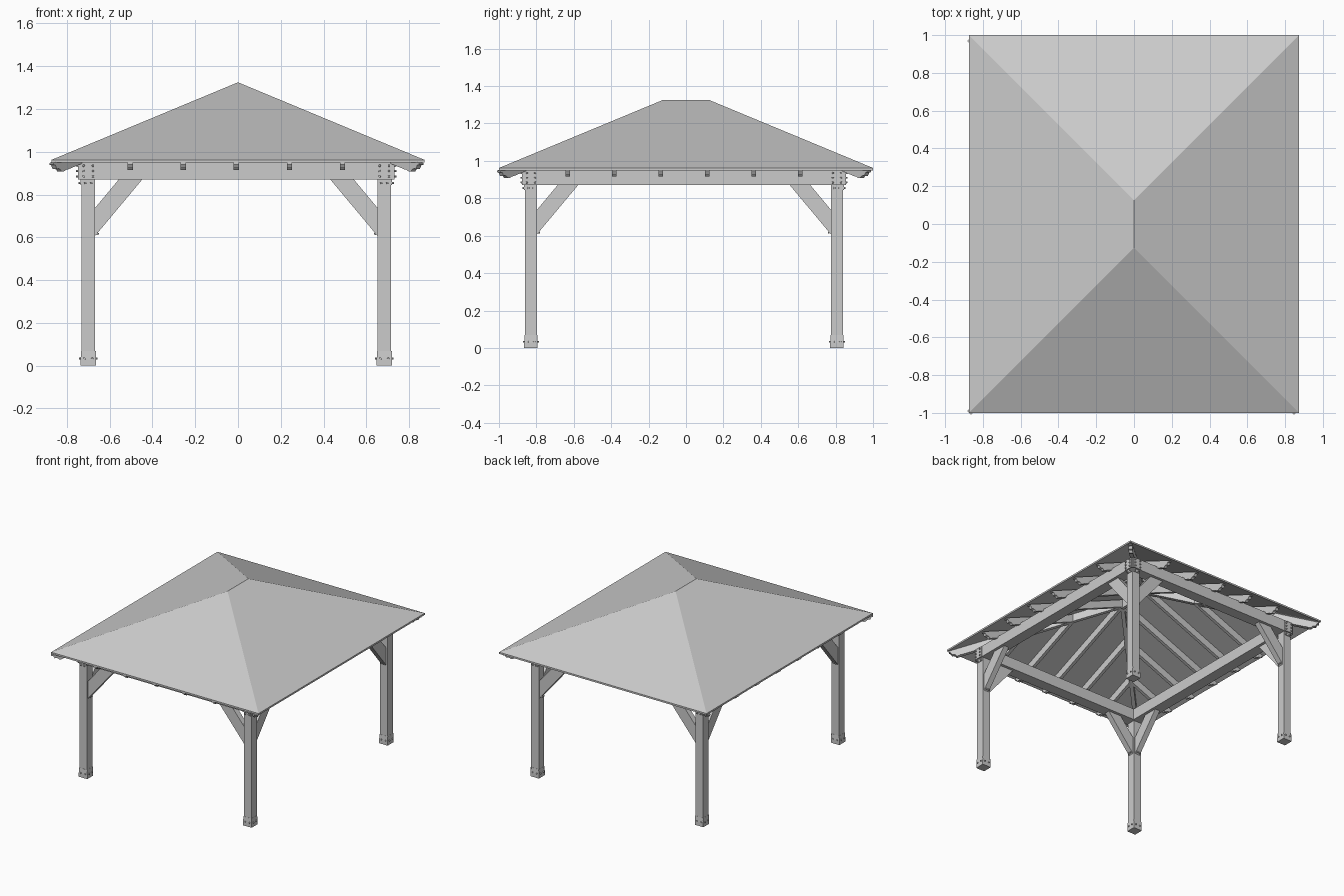
import bpy, bmesh, math
from mathutils import Matrix, Vector

cube = bpy.data.objects.get("Cube")
if cube:
    bpy.data.objects.remove(cube, do_unlink=True)

mat = bpy.data.materials.new("plain_grey")
mat.use_nodes = True
GREY = (0.6, 0.6, 0.6, 1)
mat.diffuse_color = GREY
mat.node_tree.nodes["Principled BSDF"].inputs["Base Color"].default_value = GREY

HALF_X, HALF_Y, RIDGE = 0.873, 1.0, 0.125      # roof outline and half ridge
EAVE, APEX, SHEET = 0.962, 1.325, 0.013        # roof heights and thickness
SLOPE = (APEX - EAVE) / HALF_X
POST_X, POST_Y, POST = 0.692, 0.818, 0.032     # post centres and half width
BEAM_LOW, BEAM_TOP, BEAM = 0.87, 0.955, 0.042
FRAME = Matrix.Translation((-0.008, -0.011, 0))  # timber frame sits slightly off centre


def finish(name, bm):
    bmesh.ops.recalc_face_normals(bm, faces=bm.faces[:])
    mesh = bpy.data.meshes.new(name)
    bm.to_mesh(mesh)
    bm.free()
    mesh.materials.append(mat)
    obj = bpy.data.objects.new(name, mesh)
    bpy.context.collection.objects.link(obj)
    return obj


def place(x, y, angle=0):
    return FRAME @ Matrix.Translation((x, y, 0)) @ Matrix.Rotation(angle, 4, 'Z')


def prism(name, profile, width, matrix):
    """Profile in local XZ, extruded evenly along local Y."""
    bm = bmesh.new()
    face = bm.faces.new([bm.verts.new((x, -width / 2, z)) for x, z in profile])
    new = bmesh.ops.extrude_face_region(bm, geom=[face])["geom"]
    bmesh.ops.translate(bm, vec=(0, width, 0),
                        verts=[v for v in new if isinstance(v, bmesh.types.BMVert)])
    bm.transform(matrix)
    return finish(name, bm)


def block(name, x0, x1, z0, z1, width, matrix):
    return prism(name, [(x0, z0), (x1, z0), (x1, z1), (x0, z1)], width, matrix)


def bolts(name, spots, matrix):
    """Hexagonal bolt heads pointing along local X."""
    bm = bmesh.new()
    for spot in spots:
        turn = Matrix.Translation(spot) @ Matrix.Rotation(math.pi / 2, 4, 'Y')
        bmesh.ops.create_cone(bm, cap_ends=True, segments=6, radius1=0.006,
                              radius2=0.005, depth=0.01, matrix=turn)
    bm.transform(matrix)
    return finish(name, bm)


# Hipped roof sheet
bm = bmesh.new()
layers = []
for drop in (0, SHEET):
    corners = [bm.verts.new((sx * HALF_X, sy * HALF_Y, EAVE - drop))
               for sx, sy in ((-1, -1), (1, -1), (1, 1), (-1, 1))]
    front, back = [bm.verts.new((0, s * RIDGE, APEX - drop)) for s in (-1, 1)]
    a, b, c, d = corners
    for loop in ((a, b, front), (b, c, back, front), (c, d, back), (d, a, front, back)):
        bm.faces.new(loop)
    layers.append(corners)
upper, lower = layers
for i in range(4):
    j = (i + 1) % 4
    bm.faces.new((upper[i], upper[j], lower[j], lower[i]))
finish("roof", bm)

# Rafters with scalloped tails: (distance in from eave, depth below sheet)
TAIL = [(0.012, 0.0), (0.012, 0.008), (0.024, 0.013), (0.034, 0.034),
        (0.046, 0.036), (0.058, 0.044), (0.066, 0.056), (0.08, 0.06),
        (0.095, 0.056), (0.11, 0.058)]


def rafter(name, x, y, angle, eave, end, slope=SLOPE, width=0.024):
    base = EAVE - SHEET - 0.005
    pts = [(eave - s, base + slope * s - drop) for s, drop in TAIL]
    top = base + slope * (eave - end)
    pts += [(end, top - 0.058), (end, top)]
    prism(name, pts, width, place(x, y, angle))


for i in range(6):
    y = (i - 2.5) * 0.249
    for side, angle in (("left", 0), ("right", math.pi)):
        rafter(side + "_rafter", 0, y, angle, HALF_X, max(0, abs(y) - RIDGE))
for i in range(5):
    x = (i - 2) * 0.248
    for side, angle in (("back", math.pi / 2), ("front", -math.pi / 2)):
        rafter(side + "_rafter", x, 0, angle, HALF_Y, RIDGE + abs(x))
ROOT2 = math.sqrt(2)
for sx in (-1, 1):
    for sy in (-1, 1):
        rafter("hip_rafter", 0, sy * RIDGE, math.atan2(sy, sx),
               HALF_X * ROOT2, 0, SLOPE / ROOT2, 0.028)
block("ridge_board", -RIDGE, RIDGE, APEX - 0.09, APEX - 0.025, 0.024,
      place(0, 0, math.pi / 2))

# Perimeter beams
for s in (-1, 1):
    reach = POST_X + BEAM
    block("cross_beam", -reach, reach, BEAM_LOW, BEAM_TOP, 2 * BEAM, place(0, s * POST_Y))
    reach = POST_Y - BEAM
    block("side_beam", -reach, reach, BEAM_LOW, BEAM_TOP, 2 * BEAM,
          place(s * POST_X, 0, math.pi / 2))

# Posts with bases, braces, corner plates and bolts
BRACE = [(POST, 0.607), (POST + 0.22, BEAM_LOW), (POST + 0.11, BEAM_LOW), (POST, 0.738)]
for sx in (-1, 1):
    for sy in (-1, 1):
        px, py = sx * POST_X, sy * POST_Y
        block("post", -POST, POST, 0, BEAM_LOW, 2 * POST, place(px, py))
        inward_x = 0 if sx < 0 else math.pi
        inward_y = math.pi / 2 if sy < 0 else -math.pi / 2
        for inward in (inward_x, inward_y):
            prism("brace", BRACE, 0.042, place(px, py, inward))
            # bolt under the brace foot
            bolts("brace_bolt", [(POST + 0.012, y, 0.617) for y in (-0.01, 0.01)],
                  place(px, py, inward))
            # outer plate on the beam corner and strap on the post top
            out = place(px, py, inward + math.pi)
            block("corner_plate", BEAM, BEAM + 0.006, BEAM_LOW, BEAM_TOP - 0.005, 0.07, out)
            block("post_strap", POST, POST + 0.005, 0.845, BEAM_LOW, 0.05, out)
            bolts("corner_bolts", [(BEAM + 0.01, y, z) for y in (-0.022, 0.022)
                                   for z in (0.885, 0.91, 0.935)], out)
            bolts("strap_bolts", [(POST + 0.008, y, 0.855) for y in (-0.014, 0.014)], out)
        # metal shoe: plates on all four faces, narrowing upward
        for k in range(4):
            face = place(px, py, k * math.pi / 2)
            prism("post_shoe", [(POST - 0.002, 0), (POST + 0.004, 0), (POST + 0.004, 0.03),
                                (POST + 0.001, 0.068), (POST - 0.002, 0.068)],
                  2 * POST + 0.006, face)
            bolts("shoe_bolts", [(POST + 0.006, y, 0.033) for y in (-0.018, 0.018)], face)
